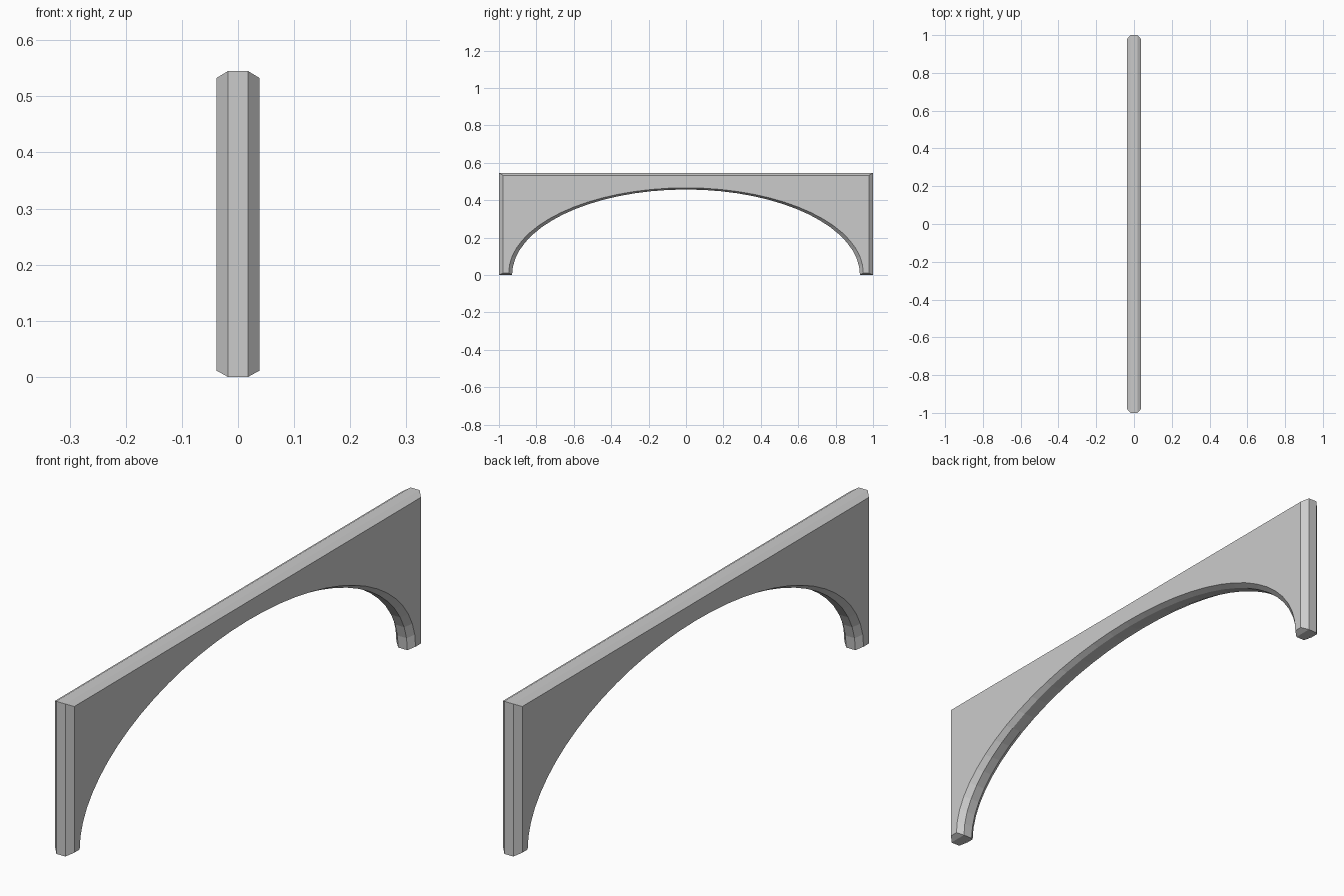
import bpy, bmesh, math

if "Cube" in bpy.data.objects:
    bpy.data.objects.remove(bpy.data.objects["Cube"])

ARCH_SEGMENTS = 32


def arch_outline(half, base, top, span, rise):
    """Closed (y, z) outline: rectangle with an elliptical opening below."""
    pts = [(half, base), (half, top), (-half, top), (-half, base)]
    for i in range(ARCH_SEGMENTS + 1):
        a = math.pi * (1 - i / ARCH_SEGMENTS)
        pts.append((span * math.cos(a), base + (rise - base) * math.sin(a)))
    return pts


# Full outline in the middle, inset outline on both faces gives the chamfer
full = arch_outline(1.0, 0.0, 0.545, 0.93, 0.457)
inset = arch_outline(0.978, 0.011, 0.533, 0.948, 0.466)
layers = [(-0.038, inset), (-0.018, full), (0.018, full), (0.038, inset)]

bm = bmesh.new()
rings = [[bm.verts.new((x, y, z)) for y, z in outline] for x, outline in layers]

# Rim and chamfer strips
n = len(full)
for a, b in zip(rings, rings[1:]):
    for i in range(n):
        j = (i + 1) % n
        bm.faces.new((a[i], a[j], b[j], b[i]))

# Flat side faces
bm.faces.new(rings[0])
bm.faces.new(rings[-1])
bmesh.ops.recalc_face_normals(bm, faces=bm.faces)

mesh = bpy.data.meshes.new("arch_panel")
bm.to_mesh(mesh)
bm.free()
bpy.context.collection.objects.link(bpy.data.objects.new("arch_panel", mesh))
